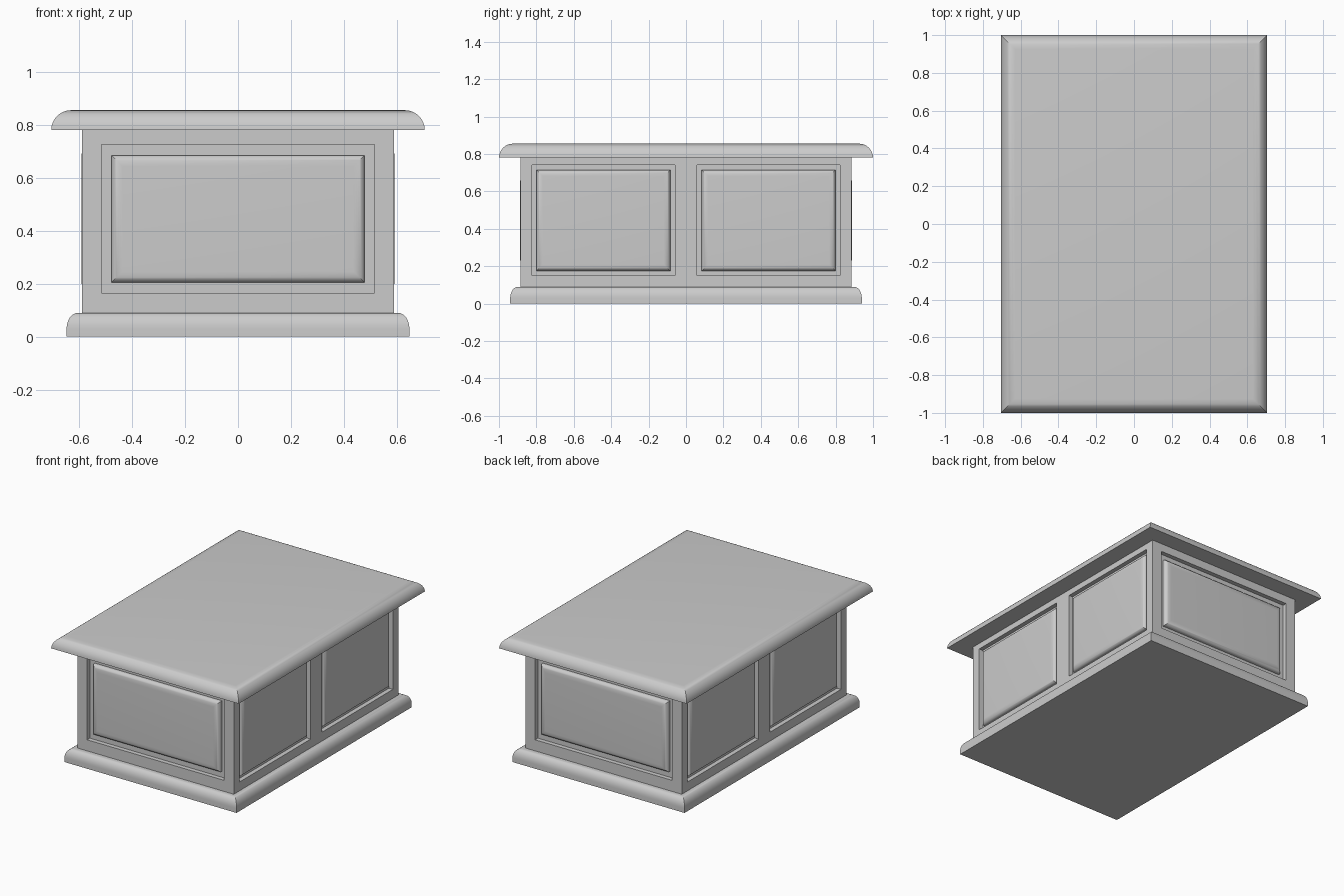
import bpy, bmesh
from math import sin, cos, pi, radians
from mathutils import Matrix, Vector

if "Cube" in bpy.data.objects:
    bpy.data.objects.remove(bpy.data.objects["Cube"])


def finish(name, bm, smooth=True):
    bmesh.ops.recalc_face_normals(bm, faces=bm.faces)
    mesh = bpy.data.meshes.new(name)
    bm.to_mesh(mesh)
    bm.free()
    ob = bpy.data.objects.new(name, mesh)
    bpy.context.collection.objects.link(ob)
    if smooth:
        bpy.ops.object.select_all(action='DESELECT')
        ob.select_set(True)
        bpy.context.view_layer.objects.active = ob
        bpy.ops.object.shade_smooth_by_angle(angle=radians(30))
    return ob


def moulded_slab(name, hx, hy, profile, matrix=Matrix()):
    """Stack of rectangles: each profile point is (inset, height)."""
    bm = bmesh.new()
    rings = []
    for inset, h in profile:
        x, y = hx - inset, hy - inset
        rings.append([bm.verts.new(matrix @ Vector((sx * x, sy * y, h)))
                      for sx, sy in ((-1, -1), (1, -1), (1, 1), (-1, 1))])
    for a, b in zip(rings, rings[1:]):
        for i in range(4):
            j = (i + 1) % 4
            bm.faces.new((a[i], a[j], b[j], b[i]))
    bm.faces.new(rings[0])
    bm.faces.new(rings[-1])
    return finish(name, bm)


def quarter_round(inset, z0, z1, steps=8):
    return [(inset * (1 - cos(t)), z0 + (z1 - z0) * sin(t))
            for t in (pi / 2 * i / steps for i in range(steps + 1))]


def box(name, centre, size):
    bm = bmesh.new()
    bmesh.ops.create_cube(bm, size=1, matrix=Matrix.Translation(centre) @ Matrix.Diagonal((*size, 1)))
    return finish(name, bm, False)


BX, BY, DEPTH = 0.588, 0.885, 0.03

# Plinth and lid with rounded edges
moulded_slab("plinth", 0.647, 0.94, [(0, 0)] + quarter_round(0.042, 0.03, 0.09))
moulded_slab("lid", 0.705, 1.0, quarter_round(0.075, 0.78, 0.855))

# Body block
body = box("body", (0, 0, 0.435), (2 * BX, 2 * BY, 0.69))

# Sunken bays: name, outward axis, position along wall, z, recess half sizes, panel half sizes, roll width
bays = []
for s, side in ((-1, "front"), (1, "back")):
    bays.append((side, Vector((0, s, 0)), 0, 0.445, (0.515, 0.28), (0.478, 0.24), 0.042))
for s, side in ((-1, "left"), (1, "right")):
    for c, end in ((-0.442, "fore"), (0.442, "rear")):
        bays.append((f"{side}_{end}", Vector((s, 0, 0)), c, 0.445, (0.382, 0.295), (0.358, 0.27), 0.034))

for name, out, along, z, recess, panel, roll in bays:
    up = Vector((0, 0, 1))
    tangent = up.cross(out)
    wall = BX if out.x else BY
    centre = out * wall + Vector((abs(tangent.x), abs(tangent.y), 0)) * along + up * z
    m = Matrix((tangent, up, out)).transposed().to_4x4()
    m.translation = centre

    # Recess cut into the body
    cutter = moulded_slab(name + "_cutter", *recess, [(0, -DEPTH), (0, 0.05)], m)
    mod = body.modifiers.new("recess", 'BOOLEAN')
    mod.object, mod.operation, mod.solver = cutter, 'DIFFERENCE', 'EXACT'
    bpy.ops.object.select_all(action='DESELECT')
    bpy.context.view_layer.objects.active = body
    body.select_set(True)
    bpy.ops.object.modifier_apply(modifier=mod.name)
    bpy.data.objects.remove(cutter)

    # Raised panel with rounded border
    moulded_slab(name + "_panel", *panel,
                 [(0, -DEPTH)] + quarter_round(roll, -0.022, 0.003), m)
